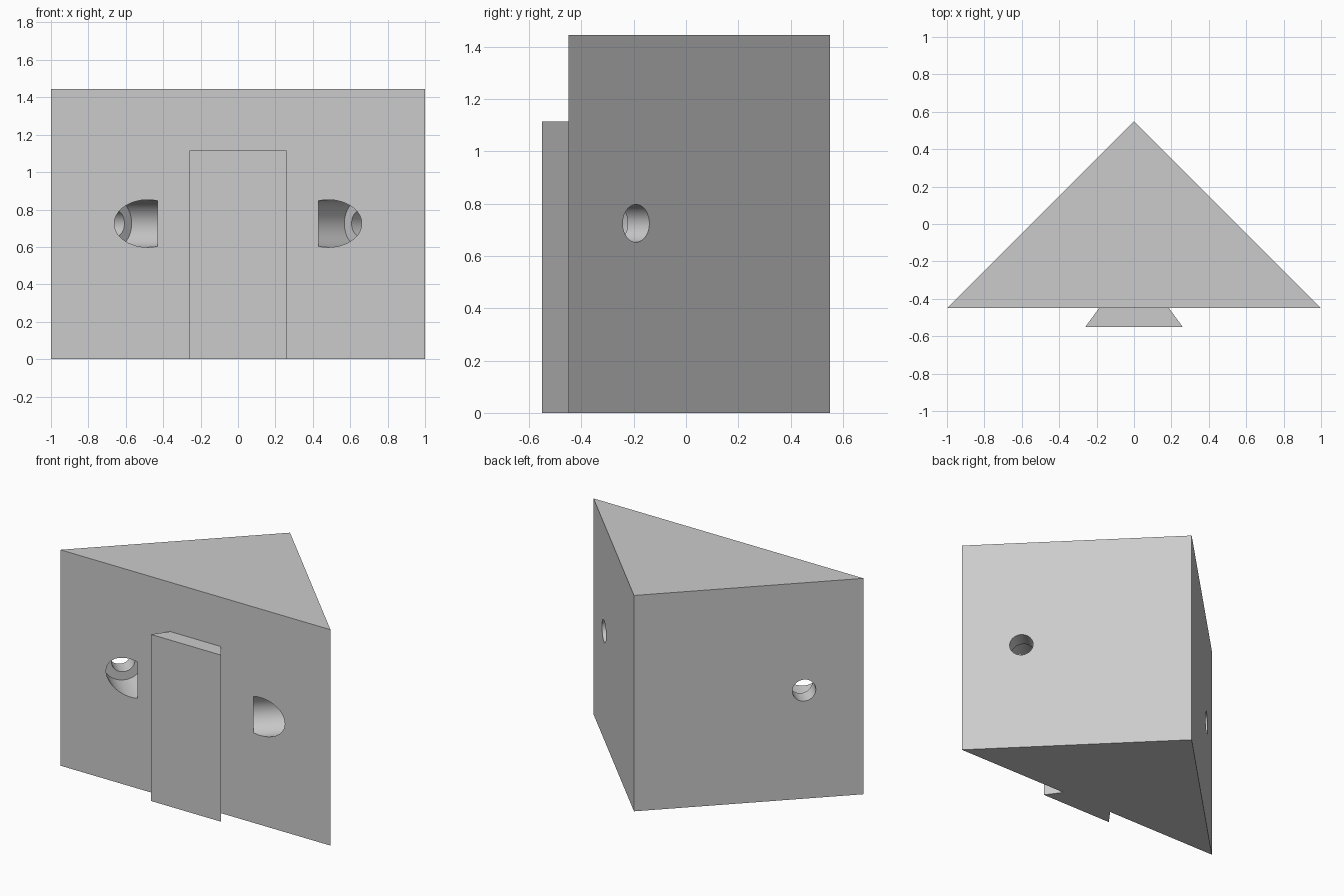
import bpy, bmesh, math
from mathutils import Vector

cube = bpy.data.objects.get("Cube")
if cube:
    bpy.data.objects.remove(cube, do_unlink=True)

GREY = (0.6, 0.6, 0.6, 1)
grey = bpy.data.materials.new("plain grey")
grey.use_nodes = True
grey.diffuse_color = GREY
grey.node_tree.nodes["Principled BSDF"].inputs["Base Color"].default_value = GREY


def finish(name, bm):
    """Turn a bmesh into an object with the grey material."""
    bmesh.ops.recalc_face_normals(bm, faces=bm.faces)
    mesh = bpy.data.meshes.new(name)
    bm.to_mesh(mesh)
    bm.free()
    mesh.materials.append(grey)
    obj = bpy.data.objects.new(name, mesh)
    bpy.context.collection.objects.link(obj)
    return obj


def prism(name, outline, height):
    """Extrude a plan outline upward from the floor."""
    bm = bmesh.new()
    face = bm.faces.new([bm.verts.new((x, y, 0)) for x, y in outline])
    top = bmesh.ops.extrude_face_region(bm, geom=[face])["geom"]
    bmesh.ops.translate(bm, vec=(0, 0, height),
                        verts=[v for v in top if isinstance(v, bmesh.types.BMVert)])
    return finish(name, bm)


def stepped_pin(name, steps, sides=64):
    """Closed solid of revolution along z from (distance, radius) steps."""
    bm = bmesh.new()
    rings = []
    for z, r in steps:
        angles = [math.tau * i / sides for i in range(sides)]
        rings.append([bm.verts.new((r * math.cos(a), r * math.sin(a), z)) for a in angles])
    for low, high in zip(rings, rings[1:]):
        for i in range(sides):
            j = (i + 1) % sides
            bm.faces.new((low[i], low[j], high[j], high[i]))
    bm.faces.new(rings[0])
    bm.faces.new(rings[-1])
    return finish(name, bm)


# Corner block and the dovetail tongue on its front
block = prism("corner_block", [(-1, -0.45), (1, -0.45), (0, 0.55)], 1.445)
prism("dovetail_tongue",
      [(-0.26, -0.55), (0.26, -0.55), (0.187, -0.45), (-0.187, -0.45)], 1.115)

# Counterbored screw holes, square to the two slanted sides
for side in (-1, 1):
    cutter = stepped_pin("screw_hole_cutter",
                         [(-0.403, 0.127), (-0.117, 0.127), (-0.117, 0.072), (0.2, 0.072)])
    cutter.location = (side * 0.741, -0.191, 0.725)
    cutter.rotation_euler = Vector((side, 1, 0)).to_track_quat("Z", "Y").to_euler()
    cutter.hide_render = True
    bpy.context.view_layer.update()
    cut = block.modifiers.new("screw_hole", "BOOLEAN")
    cut.operation = "DIFFERENCE"
    cut.solver = "EXACT"
    cut.object = cutter
    bpy.ops.object.select_all(action="DESELECT")
    block.select_set(True)
    bpy.context.view_layer.objects.active = block
    bpy.ops.object.modifier_apply(modifier=cut.name)
    bpy.data.objects.remove(cutter, do_unlink=True)

# Smooth hole walls with crisp edges
bpy.ops.object.shade_smooth_by_angle(angle=math.radians(30))
